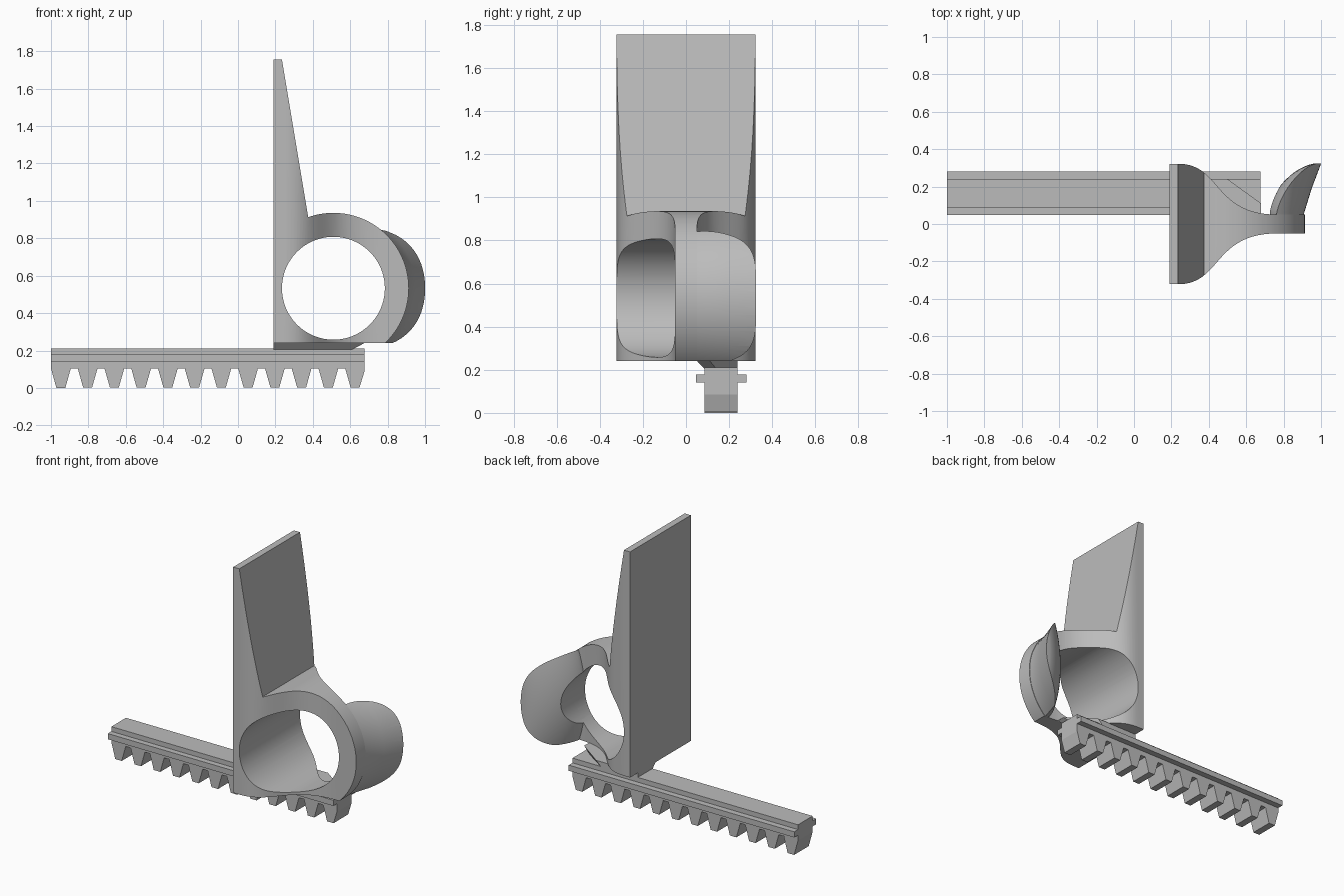
import bpy, bmesh, math
from mathutils import Vector

if "Cube" in bpy.data.objects:
    bpy.data.objects.remove(bpy.data.objects["Cube"], do_unlink=True)

grey = bpy.data.materials.new("plain grey")
grey.use_nodes = True
grey.diffuse_color = (0.5, 0.5, 0.5, 1)
grey.node_tree.nodes["Principled BSDF"].inputs["Base Color"].default_value = (0.5, 0.5, 0.5, 1)

CX, CZ, R_OUT, R_HOLE = 0.51, 0.533, 0.403, 0.275   # ring centre and radii
FLOOR, TOP = 0.24, 1.755                            # body bottom and top


def loft(name, rings):
    """Closed solid through rings of equal point count."""
    bm = bmesh.new()
    loops = [[bm.verts.new(p) for p in ring] for ring in rings]
    for a, b in zip(loops, loops[1:]):
        for i in range(len(a)):
            j = (i + 1) % len(a)
            bm.faces.new((a[i], a[j], b[j], b[i]))
    bm.faces.new(loops[0][::-1])
    bm.faces.new(loops[-1])
    bmesh.ops.recalc_face_normals(bm, faces=bm.faces)
    mesh = bpy.data.meshes.new(name)
    bm.to_mesh(mesh)
    bm.free()
    mesh.materials.append(grey)
    ob = bpy.data.objects.new(name, mesh)
    bpy.context.collection.objects.link(ob)
    return ob


def along_y(name, pts, y0, y1):
    return loft(name, [[(x, y, z) for x, z in pts] for y in (y0, y1)])


def along_z(name, pts, z0, z1):
    return loft(name, [[(x, y, z) for x, y in pts] for z in (z0, z1)])


def bezier(p0, p1, p2, p3, n=24):
    a, b, c, d = (Vector(p) for p in (p0, p1, p2, p3))
    return [tuple(a * (1-t)**3 + b * 3*t*(1-t)**2 + c * 3*t*t*(1-t) + d * t**3)
            for t in (i / n for i in range(n + 1))]


def arc(r, a0, a1, n):
    return [(CX + r * math.cos(a0 + (a1 - a0) * i / n),
             CZ + r * math.sin(a0 + (a1 - a0) * i / n)) for i in range(n + 1)]


def cut(ob, tool, operation):
    """Apply a boolean and discard the tool."""
    mod = ob.modifiers.new("cut", "BOOLEAN")
    mod.operation, mod.solver, mod.object = operation, "EXACT", tool
    bpy.context.view_layer.update()
    dg = bpy.context.evaluated_depsgraph_get()
    mesh = bpy.data.meshes.new_from_object(ob.evaluated_get(dg))
    ob.modifiers.clear()
    ob.data = mesh
    bpy.data.objects.remove(tool, do_unlink=True)


def hole():
    return along_y("hole_cutter", arc(R_HOLE, 0, math.tau, 96)[:-1], -0.6, 0.6)


# Upright plate blending into the ring
low = math.asin((FLOOR - CZ) / R_OUT)
side = [(0.19, FLOOR), (0.19, TOP), (0.235, TOP), (0.375, 0.915)]
side += arc(R_OUT, math.radians(109), low, 60)
body = along_y("upright_and_ring", side, -0.5, 0.5)
flare = bezier((0.235, 0.322), (0.47, 0.322), (0.42, 0.05), (0.77, 0.05), 32)
half = [(0.1, 0.322)] + flare + [(1.1, 0.05)]
plan = half + [(x, -y) for x, y in reversed(half)]
cut(body, along_z("plan_cutter", plan, 0, 2), "INTERSECT")
cut(body, hole(), "DIFFERENCE")

# Flared lip: the ring's rim leaning outwards, hollowed on its back
rim = arc(0.4, 0, math.tau, 96)[:-1]
lip = loft("flared_lip", [[(x + s, y, z) for x, z in rim]
                          for y, s in ((0, 0), (0.06, 0), (0.19, 0.04), (0.34, 0.097))])
scoop = bezier((0.71, 0.06), (0.73, 0.17), (0.85, 0.31), (0.97, 0.324))
rings = []
for i in range(21):
    z = FLOOR + (0.95 - FLOOR) * i / 20
    d = 0.05 * ((z - CZ) / 0.3) ** 2
    rings.append([(x + d, y, z) for x, y in [(0.71, 0.01)] + scoop]
                 + [(1.2, 0.324, z), (1.2, 0.01, z)])
cut(lip, loft("scoop_cutter", rings), "INTERSECT")
cut(lip, hole(), "DIFFERENCE")

# Toothed rack
X0, X1, PITCH = -1.0, 0.675, 0.143
teeth = []
for i in range(12):
    c = -0.947 + PITCH * i
    teeth += [(c - 0.053, 0.105), (c - 0.024, 0.003), (c + 0.024, 0.003), (c + 0.053, 0.105)]
teeth[1:3] = [(x, 0) for x, _ in teeth[1:3]]
teeth[-1] = (X1, 0.085)
rack = along_y("toothed_rack", teeth + [(X1, 0.21), (X0, 0.21)], 0.085, 0.24)

# Guide rails on both sides of the rack
rail = [(X0, 0.14), (X1, 0.14), (X1, 0.178), (X0, 0.178)]
along_y("front_rail", rail, 0.047, 0.085)
along_y("back_rail", rail, 0.24, 0.28)

# Wedge joining rack and upright
foot = [(0.19, 0.085), (0.61, 0.085), (0.61, 0.14), (0.46, 0.24), (0.19, 0.24)]
head = [(0.19, 0.05), (0.68, 0.05), (0.68, 0.11), (0.5, 0.24), (0.19, 0.24)]
loft("rack_joint", [[(x, y, 0.205) for x, y in foot], [(x, y, 0.242) for x, y in head]])

# Smooth the curved parts, keeping their edges sharp
bpy.ops.object.select_all(action="DESELECT")
for ob in (body, lip):
    ob.select_set(True)
bpy.context.view_layer.objects.active = body
bpy.ops.object.shade_smooth_by_angle(angle=math.radians(25))
